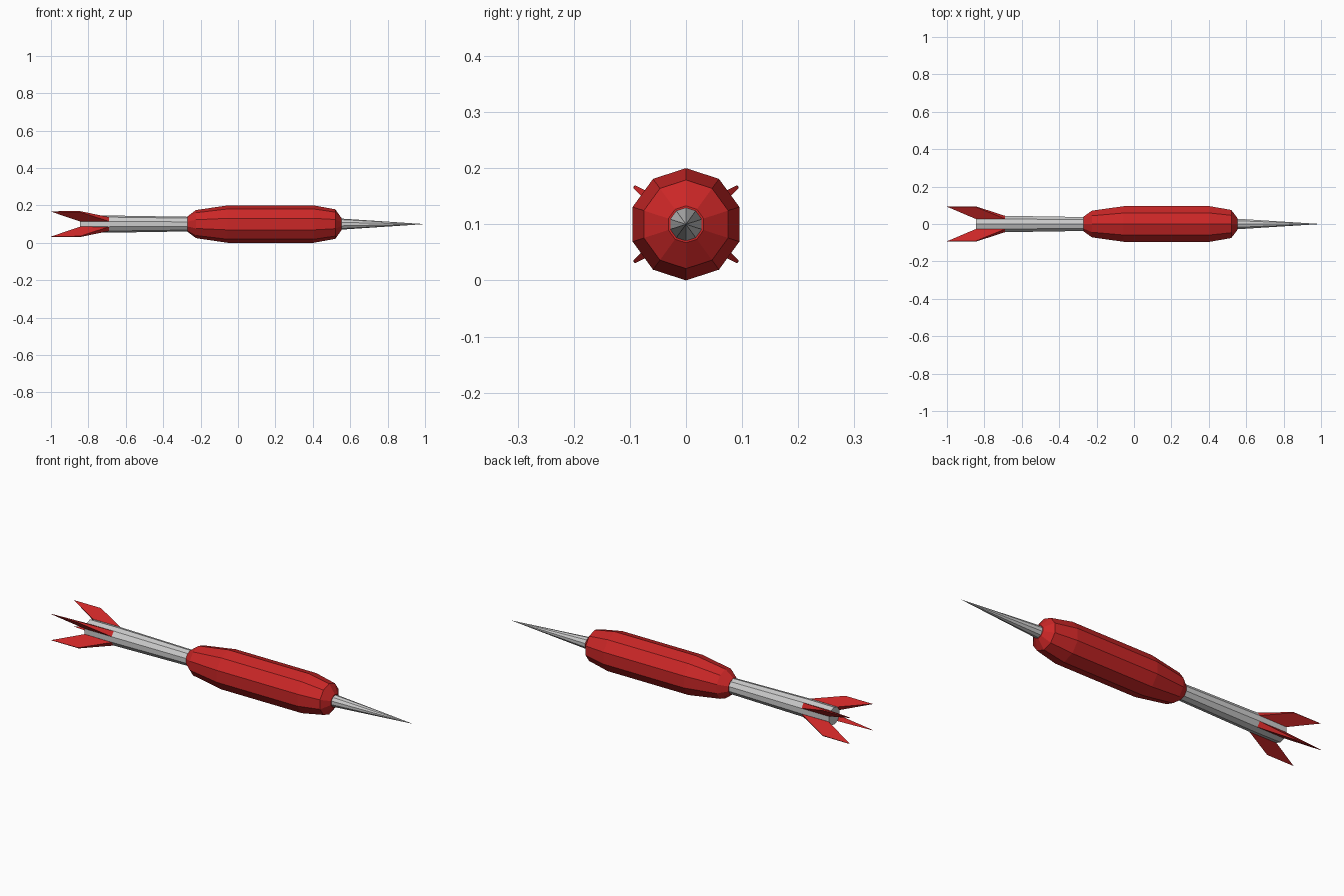
import bpy, bmesh
from math import cos, sin, radians, pi

if "Cube" in bpy.data.objects:
    bpy.data.objects.remove(bpy.data.objects["Cube"])

SIDES = 10
AXIS_Z = 0.1

red = bpy.data.materials.new("red")
red.diffuse_color = (0.6, 0.02, 0.02, 1)
red.use_nodes = True
red.node_tree.nodes["Principled BSDF"].inputs["Base Color"].default_value = red.diffuse_color


def finish(name, bm, mat=None):
    bmesh.ops.recalc_face_normals(bm, faces=bm.faces)
    me = bpy.data.meshes.new(name)
    bm.to_mesh(me)
    bm.free()
    ob = bpy.data.objects.new(name, me)
    ob.location.z = AXIS_Z
    bpy.context.collection.objects.link(ob)
    if mat:
        me.materials.append(mat)
    return ob


def lathe(name, profile, mat=None):
    """Ten-sided solid along x from (x, radius) pairs; radius 0 makes a point."""
    bm = bmesh.new()
    rings = []
    for x, r in profile:
        n = SIDES if r > 0 else 1
        angles = [pi / 2 + 2 * pi * i / SIDES for i in range(n)]
        rings.append([bm.verts.new((x, r * cos(a), r * sin(a))) for a in angles])
    for a, b in zip(rings, rings[1:]):
        for i in range(SIDES):
            j = (i + 1) % SIDES
            if len(b) == 1:
                bm.faces.new((a[i], a[j], b[0]))
            else:
                bm.faces.new((a[i], a[j], b[j], b[i]))
    for ring in (rings[0], rings[-1]):
        if len(ring) > 1:
            bm.faces.new(ring)
    return finish(name, bm, mat)


# Main parts along the axis
lathe("barrel", [(-0.27, 0.041), (-0.225, 0.075), (-0.055, 0.1),
                 (0.405, 0.1), (0.52, 0.079), (0.553, 0.033)], red)
lathe("point", [(0.545, 0.03), (1.0, 0)])
lathe("shaft", [(-0.845, 0.045), (-0.69, 0.046), (-0.26, 0.039)])


# Wedge fins growing from the flat shaft faces
def fin(name, angle):
    # (x, radial distance, half width) of the four corners
    outline = [(-0.69, 0.044, 0.014), (-0.845, 0.043, 0.014),
               (-1.0, 0.115, 0.001), (-0.845, 0.114, 0.003)]
    c, s = cos(angle), sin(angle)
    bm = bmesh.new()
    sides = [[bm.verts.new((x, r * c - k * w * s, r * s + k * w * c))
              for x, r, w in outline] for k in (-1, 1)]
    for v in sides:
        bm.faces.new(v)
    for i in range(4):
        j = (i + 1) % 4
        bm.faces.new((sides[0][i], sides[0][j], sides[1][j], sides[1][i]))
    finish(name, bm, red)


for i, deg in enumerate((36, 144, 216, 324)):
    fin(f"fin_{i + 1}", radians(deg))
